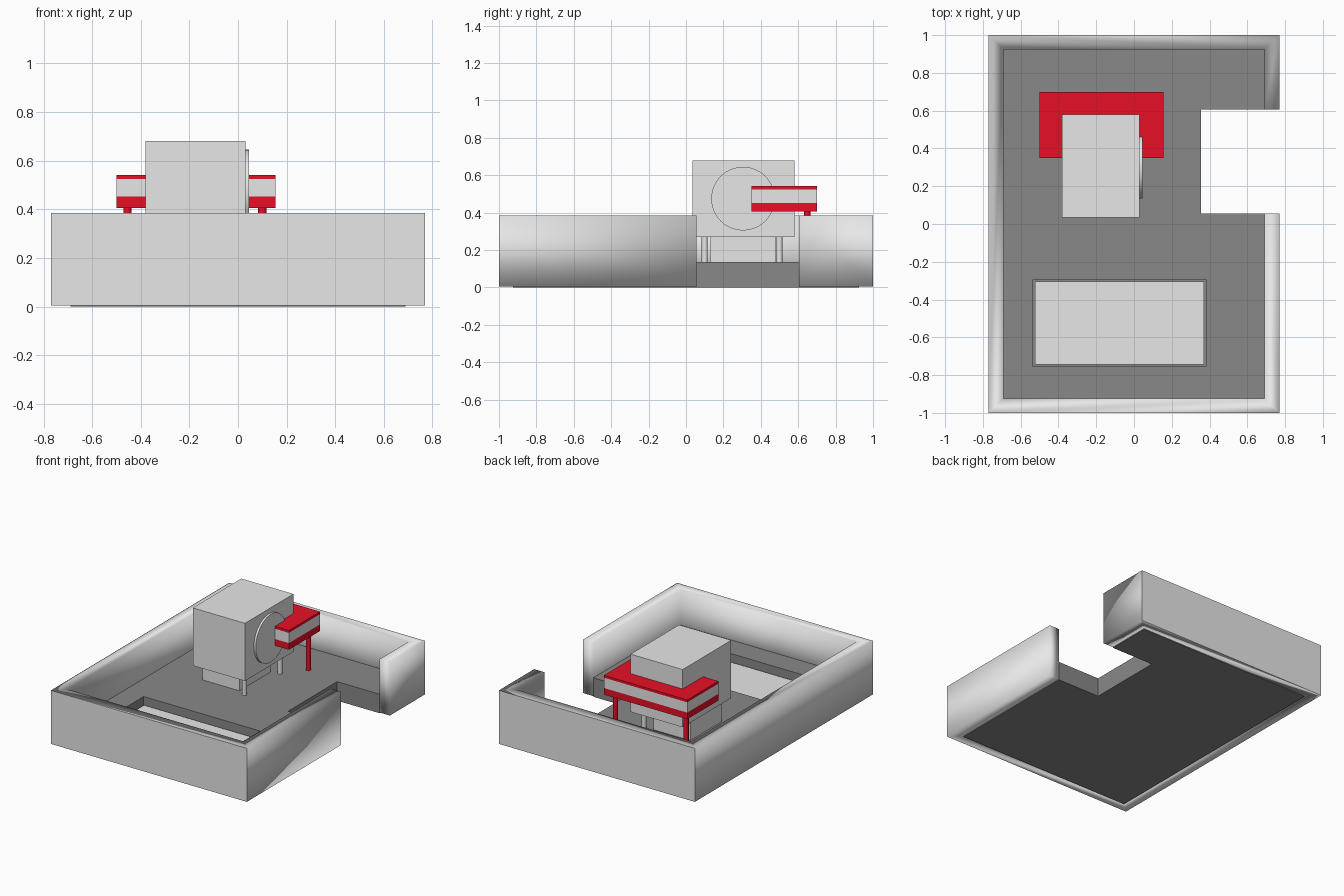
import bpy
import bmesh
from math import radians

cube = bpy.data.objects.get("Cube")
if cube:
    bpy.data.objects.remove(cube, do_unlink=True)


def make_material(name, r, g, b):
    mat = bpy.data.materials.new(name)
    mat.use_nodes = True
    mat.diffuse_color = (r, g, b, 1)
    mat.node_tree.nodes["Principled BSDF"].inputs["Base Color"].default_value = (r, g, b, 1)
    return mat


light_grey = make_material("light grey", 0.8, 0.8, 0.8)
dark_grey = make_material("dark grey", 0.25, 0.25, 0.25)
red = make_material("red", 0.8, 0.005, 0.02)


def finish(name, bm, mat):
    bmesh.ops.recalc_face_normals(bm, faces=bm.faces)
    mesh = bpy.data.meshes.new(name)
    bm.to_mesh(mesh)
    bm.free()
    mesh.materials.append(mat)
    obj = bpy.data.objects.new(name, mesh)
    bpy.context.collection.objects.link(obj)
    return obj


def prism(name, outline, z0, z1, mat):
    """Extrude a plan outline from z0 up to z1."""
    bm = bmesh.new()
    face = bm.faces.new([bm.verts.new((x, y, z0)) for x, y in outline])
    top = bmesh.ops.extrude_face_region(bm, geom=[face])["geom"]
    verts = [v for v in top if isinstance(v, bmesh.types.BMVert)]
    bmesh.ops.translate(bm, verts=verts, vec=(0, 0, z1 - z0))
    return finish(name, bm, mat)


def box(name, x0, x1, y0, y1, z0, z1, mat):
    return prism(name, [(x0, y0), (x1, y0), (x1, y1), (x0, y1)], z0, z1, mat)


def cylinder(name, radius, depth, location, mat, tilt=0, sides=16):
    bpy.ops.mesh.primitive_cylinder_add(vertices=sides, radius=radius, depth=depth,
                                        location=location, rotation=(0, tilt, 0))
    obj = bpy.context.object
    obj.name = name
    obj.data.materials.append(mat)
    bpy.ops.object.shade_smooth_by_angle(angle=radians(40))
    return obj


# Perimeter wall, open at the doorway on the +x side
X, IX, IY = 0.77, 0.69, 0.925
DOOR0, DOOR1, FLOOR_Z = 0.055, 0.605, 0.135
wall = prism("perimeter_wall",
             [(X, DOOR0), (X, -1), (-X, -1), (-X, 1), (X, 1), (X, DOOR1),
              (IX, DOOR1), (IX, IY), (-IX, IY), (-IX, -IY), (IX, -IY), (IX, DOOR0)],
             0.005, 0.385, light_grey)
for poly in wall.data.polygons:
    poly.use_smooth = abs(poly.center.y) < 0.99

# Floor slab with the doorway notch and a sunken rectangular bay
floor = prism("floor",
              [(-IX, -IY), (IX, -IY), (IX, DOOR0), (0.355, DOOR0),
               (0.355, DOOR1), (IX, DOOR1), (IX, IY), (-IX, IY)],
              0, FLOOR_Z, dark_grey)
cutter = box("bay_cutter", -0.535, 0.38, -0.755, -0.295, 0.07, 0.3, dark_grey)
cutter.hide_render = True
cutter.hide_set(True)
cut = floor.modifiers.new("bay", "BOOLEAN")
cut.object = cutter
cut.solver = "EXACT"
box("bay_panel", -0.525, 0.37, -0.745, -0.305, 0.065, 0.08, light_grey)

# Machine housing with round port, pedestal and two slim legs
box("housing", -0.38, 0.03, 0.035, 0.58, 0.27, 0.68, light_grey)
cylinder("round_port", 0.17, 0.03, (0.03, 0.305, 0.475), light_grey, radians(90), 48)
box("pedestal", -0.37, -0.08, 0.13, 0.48, FLOOR_Z, 0.27, light_grey)
for side, y in (("front", 0.1), ("back", 0.5)):
    cylinder(side + "_housing_leg", 0.016, 0.135, (-0.02, y, 0.2025), light_grey)

# U-shaped layered platform around the back of the housing
u_shape = [(-0.5, 0.35), (-0.38, 0.35), (-0.38, 0.58), (0.03, 0.58),
           (0.03, 0.35), (0.155, 0.35), (0.155, 0.7), (-0.5, 0.7)]
for name, z0, z1, mat in (("platform_base", 0.405, 0.452, red),
                          ("platform_core", 0.452, 0.525, light_grey),
                          ("platform_top", 0.525, 0.542, red)):
    prism(name, u_shape, z0, z1, mat)
for side, x in (("right", -0.455), ("left", 0.1)):
    cylinder(side + "_platform_leg", 0.017, 0.275, (x, 0.648, 0.2725), red)
